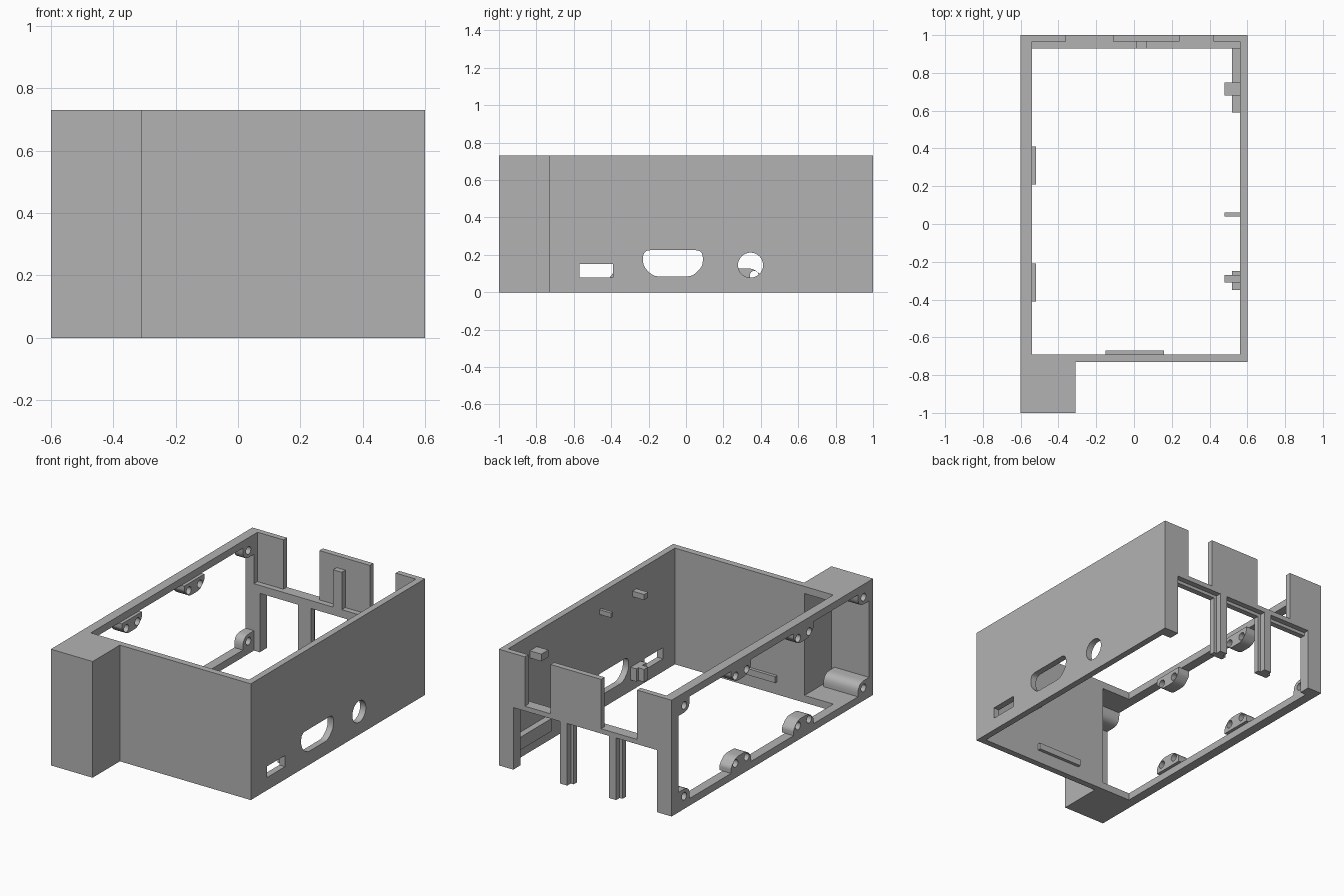
import bpy, bmesh, math

cube = bpy.data.objects.get("Cube")
if cube:
    bpy.data.objects.remove(cube, do_unlink=True)

grey = bpy.data.materials.new("plain_grey")
grey.use_nodes = True
grey.diffuse_color = (0.45, 0.45, 0.45, 1)
grey.node_tree.nodes["Principled BSDF"].inputs["Base Color"].default_value = (0.45, 0.45, 0.45, 1)

H = 0.73      # height
RAIL = 0.045  # thickness of top and bottom rails


def place(axis, u, v, w):
    return {"x": (w, u, v), "y": (u, w, v), "z": (u, v, w)}[axis]


def rect(u0, u1, v0, v1):
    return [(u0, v0), (u1, v0), (u1, v1), (u0, v1)]


def circle(u, v, r, n=24):
    return [(u + r * math.cos(math.tau * i / n), v + r * math.sin(math.tau * i / n)) for i in range(n)]


def rounded(points, radius, steps=5):
    """Round the corners of a profile; radius is one number per corner."""
    out = []
    n = len(points)
    for i, (px, py) in enumerate(points):
        r = radius[i]
        if r == 0:
            out.append((px, py))
            continue
        ends = []
        for qx, qy in (points[i - 1], points[(i + 1) % n]):
            d = math.hypot(qx - px, qy - py)
            ends.append((px + (qx - px) * r / d, py + (qy - py) * r / d))
        (ax, ay), (bx, by) = ends
        for k in range(steps + 1):
            t = k / steps
            s = 1 - t
            out.append((s * s * ax + 2 * s * t * px + t * t * bx,
                        s * s * ay + 2 * s * t * py + t * t * by))
    return out


def prism(name, axis, outline, lo, hi, holes=()):
    """Extrude an outline with optional holes along an axis."""
    bm = bmesh.new()
    edges = []
    for loop in [outline, *holes]:
        vs = [bm.verts.new(place(axis, u, v, lo)) for u, v in loop]
        edges += [bm.edges.new((vs[i - 1], vs[i])) for i in range(len(vs))]
    if holes:
        bmesh.ops.triangle_fill(bm, edges=edges, use_beauty=True)
    else:
        bm.faces.new(vs)
    ext = bmesh.ops.extrude_face_region(bm, geom=bm.faces[:], use_keep_orig=True)
    moved = [g for g in ext["geom"] if isinstance(g, bmesh.types.BMVert)]
    bmesh.ops.translate(bm, verts=moved, vec=place(axis, 0, 0, hi - lo))
    bmesh.ops.recalc_face_normals(bm, faces=bm.faces[:])
    mesh = bpy.data.meshes.new(name)
    bm.to_mesh(mesh)
    bm.free()
    mesh.materials.append(grey)
    ob = bpy.data.objects.new(name, mesh)
    bpy.context.collection.objects.link(ob)
    bpy.context.view_layer.objects.active = ob
    bpy.ops.object.select_all(action="DESELECT")
    ob.select_set(True)
    bpy.ops.object.shade_smooth_by_angle(angle=math.radians(30))
    return ob


def box(name, x0, x1, y0, y1, z0, z1):
    return prism(name, "z", rect(x0, x1, y0, y1), z0, z1)


# Left wall with its three port openings
wide_port = rounded([(-0.23, 0.225), (0.09, 0.225), (0.09, 0.14), (0.035, 0.085), (-0.175, 0.085), (-0.23, 0.14)],
                    [0.04, 0.04, 0.03, 0.03, 0.03, 0.03])
prism("left_wall", "x", rect(-0.73, 1, 0, H), 0.56, 0.6,
      [rect(-0.57, -0.39, 0.08, 0.15), wide_port, circle(0.345, 0.145, 0.067, 32)])

# Right side: open frame
prism("right_frame", "x", rect(-1, 1, 0, H), -0.6, -0.54, [rect(-0.96, 0.93, RAIL, H - RAIL)])


def flip(points, top):
    return [(u, H - v if top else v) for u, v in points]


# Screw lugs on both rails of the open frame
for top in (False, True):
    side = "upper" if top else "lower"
    for c in (-0.31, 0.31):
        lug = rounded([(c - 0.1, RAIL), (c + 0.1, RAIL), (c + 0.1, 0.08), (c + 0.055, 0.127),
                       (c - 0.055, 0.127), (c - 0.1, 0.08)], [0, 0, 0.015, 0.03, 0.03, 0.015])
        holes = [flip(circle(c + d, 0.09, 0.024, 16), top) for d in (-0.055, 0.055)]
        prism(side + "_lug", "x", flip(lug, top), -0.6, -0.52, holes)
    for edge, s, x1 in ((0.93, -1, -0.54), (-0.96, 1, -0.36)):
        lug = rounded([(edge, RAIL), (edge + s * 0.11, RAIL), (edge + s * 0.11, 0.125), (edge, 0.125)],
                      [0, 0, 0.06, 0])
        prism(side + "_corner_lug", "x", flip(lug, top), -0.6, x1,
              [flip(circle(edge + s * 0.055, 0.08, 0.024, 16), top)])

# Front wall and the hollow corner block
box("front_wall", -0.34, 0.56, -0.73, -0.69, 0, H)
box("block_front", -0.54, -0.31, -1, -0.96, 0, H)
box("block_side", -0.34, -0.31, -0.96, -0.73, 0, H)
box("block_floor", -0.54, -0.34, -0.96, -0.69, 0, RAIL)
box("block_roof", -0.54, -0.34, -0.96, -0.69, H - RAIL, H)
box("front_inner_ledge", -0.15, 0.16, -0.69, -0.67, 0.08, 0.12)

# Back wall: crossbar, upper tabs, posts and stepped legs
BAR = 0.42
box("crossbar_inner", -0.54, 0.56, 0.93, 0.965, BAR - 0.05, BAR)
box("crossbar_outer", -0.54, 0.56, 0.965, 1, BAR - 0.03, BAR)
for x0, x1 in ((-0.54, -0.36), (-0.11, 0.24), (0.42, 0.56)):
    box("back_tab", x0, x1, 0.965, 1, BAR, H)
box("tab_rib", 0.01, 0.07, 0.93, 0.965, BAR, 0.655)
box("right_post", -0.54, -0.5, 0.93, 1, 0, BAR - 0.03)
box("left_post", 0.5, 0.56, 0.93, 1, 0, BAR - 0.03)
for c in (-0.19, 0.15):
    box("leg_inner", c - 0.045, c + 0.045, 0.93, 0.965, 0, BAR - 0.05)
    box("leg_outer", c - 0.025, c + 0.025, 0.965, 1, 0, BAR - 0.03)

# Pegs and ledge on the inside of the left wall
box("front_upper_peg", 0.48, 0.56, -0.31, -0.27, 0.585, 0.62)
box("middle_upper_peg", 0.48, 0.56, 0.04, 0.06, 0.6, 0.63)
box("back_upper_peg", 0.48, 0.56, 0.68, 0.75, 0.59, 0.635)
box("front_lower_peg", 0.48, 0.56, -0.31, -0.27, 0.07, 0.15)
box("front_lower_base", 0.52, 0.56, -0.35, -0.25, 0.07, 0.15)
box("back_lower_ledge", 0.52, 0.56, 0.59, 0.93, 0.08, 0.16)
